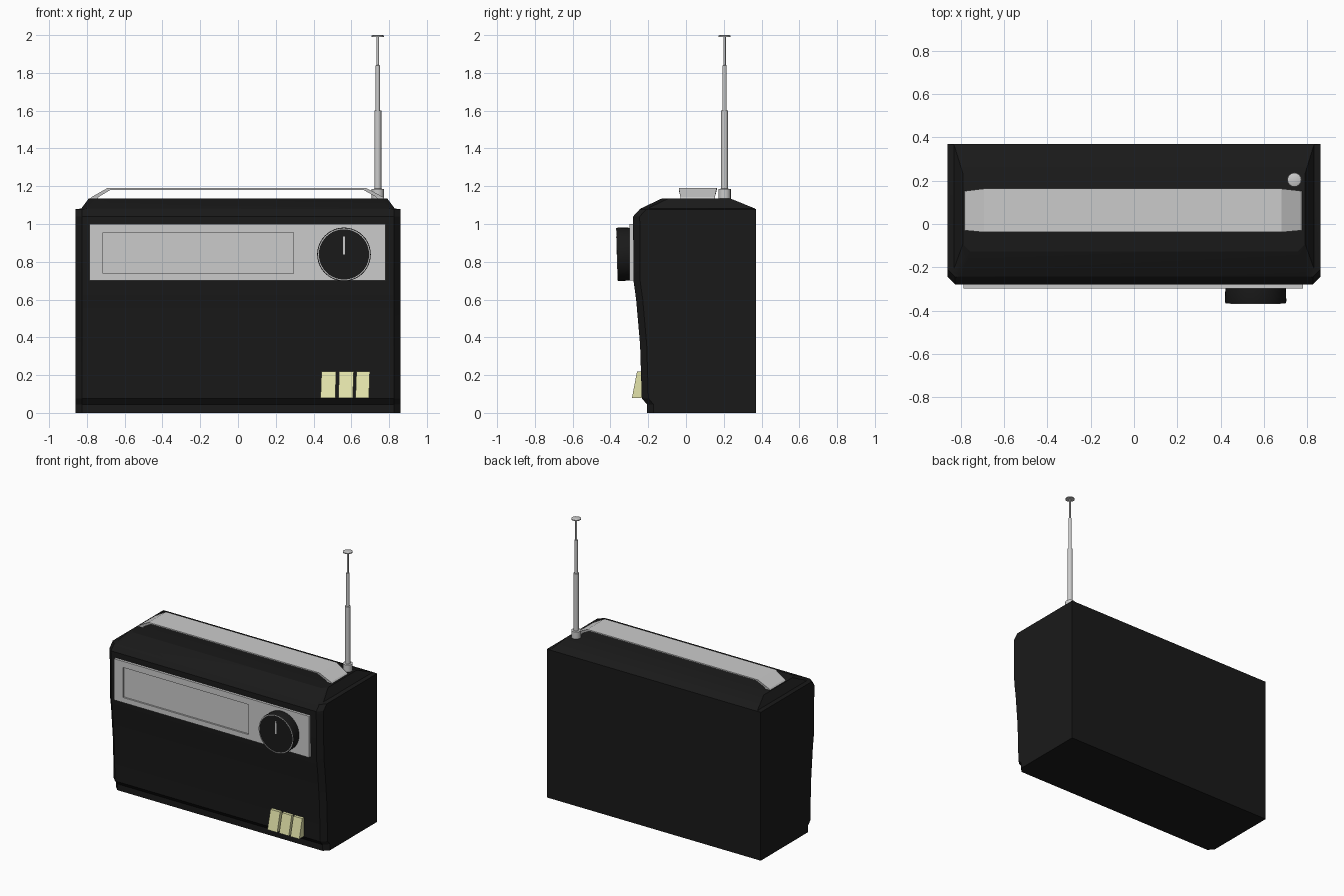
import bpy, bmesh, math
from mathutils import Matrix

if "Cube" in bpy.data.objects:
    bpy.data.objects.remove(bpy.data.objects["Cube"])


def material(name, rgb):
    m = bpy.data.materials.new(name)
    m.diffuse_color = (*rgb, 1)
    m.use_nodes = True
    m.node_tree.nodes["Principled BSDF"].inputs["Base Color"].default_value = m.diffuse_color
    return m


BLACK = material("black_plastic", (0.01, 0.01, 0.01))
IVORY = material("ivory_plastic", (0.8, 0.8, 0.42))
PALE = material("pale_mark", (0.9, 0.9, 0.9))


def finish(name, bm, mat=None, smooth=None):
    bmesh.ops.recalc_face_normals(bm, faces=bm.faces)
    mesh = bpy.data.meshes.new(name)
    bm.to_mesh(mesh)
    bm.free()
    ob = bpy.data.objects.new(name, mesh)
    bpy.context.collection.objects.link(ob)
    if mat:
        mesh.materials.append(mat)
    if smooth:
        bpy.ops.object.select_all(action='DESELECT')
        ob.select_set(True)
        bpy.context.view_layer.objects.active = ob
        bpy.ops.object.shade_smooth_by_angle(angle=math.radians(smooth))
    return ob


def loft(name, rings, mat=None, smooth=None, closed=False):
    """Skin a list of equal-length point rings, capping the ends."""
    bm = bmesh.new()
    vs = [[bm.verts.new(p) for p in r] for r in rings]
    n = len(rings[0])
    for a, b in zip(vs, vs[1:]):
        for i in range(n):
            j = (i + 1) % n
            bm.faces.new((a[i], a[j], b[j], b[i]))
    bm.faces.new(vs[0])
    bm.faces.new(vs[-1])
    return finish(name, bm, mat, smooth)


def box(name, x, y, z, mat=None):
    rings = [[(x[0], y[0], h), (x[1], y[0], h), (x[1], y[1], h), (x[0], y[1], h)] for h in z]
    return loft(name, rings, mat)


def turned(name, profile, sides, mat=None):
    """Lathe of (radius, height) points around local z."""
    rings = [[(r * math.cos(2 * math.pi * i / sides), r * math.sin(2 * math.pi * i / sides), h)
              for i in range(sides)] for r, h in profile]
    return loft(name, rings, mat, 30)


# Case: horizontal sections (z, half width, front y, back y) with chamfered front corners
sections = [(0, .86, -.207, .37), (.045, .86, -.207, .37), (.077, .86, -.234, .37),
            (.36, .86, -.243, .37), (.6, .86, -.264, .37), (.7, .86, -.278, .37),
            (1.04, .86, -.28, .37), (1.078, .86, -.245, .37), (1.082, .83, -.24, .365),
            (1.135, .79, -.128, .235)]
loft("case", [[(-w, b, z), (-w, f + .035, z), (-w + .035, f, z),
               (w - .035, f, z), (w, f + .035, z), (w, b, z)]
              for z, w, f, b in sections], BLACK, 25)

# Tuning panel with a shallow dial window
panel = box("tuning_panel", (-.787, .78), (-.298, -.265), (.7, 1.0))
cutter = box("window_cutter", (-.715, .295), (-.4, -.286), (.737, .955))
cutter.hide_render = True
cutter.hide_viewport = True
cutter.display_type = 'WIRE'
cut = panel.modifiers.new("window", 'BOOLEAN')
cut.operation = 'DIFFERENCE'
cut.object = cutter
cut.solver = 'EXACT'

# Tuning knob with rim ring and pointer, slightly tilted
place = Matrix.Translation((.561, -.29, .841)) @ Matrix.Rotation(math.radians(91.5), 4, 'X')
knob = turned("tuning_knob", [(.139, 0), (.142, .066), (.139, .074)], 40, BLACK)
ring_bm = bmesh.new()
loops = [[ring_bm.verts.new((r * math.cos(math.pi * i / 20), r * math.sin(math.pi * i / 20), h))
          for i in range(40)] for r, h in ((.139, .072), (.139, .076), (.133, .076), (.133, .072))]
for k in range(4):
    a, b = loops[k], loops[(k + 1) % 4]
    for i in range(40):
        j = (i + 1) % 40
        ring_bm.faces.new((a[i], a[j], b[j], b[i]))
ring = finish("knob_ring", ring_bm, PALE, 30)
pointer = box("knob_pointer", (-.005, .005), (0, .094), (.072, .077), PALE)
for ob in (knob, ring, pointer):
    ob.matrix_world = place

# Push buttons: wedges leaning out at the bottom
for i, (x0, x1) in enumerate(((.437, .52), (.531, .613), (.622, .698))):
    side = [(-.286, .08), (-.259, .22), (-.2, .22), (-.2, .08)]
    loft(f"push_button_{i + 1}", [[(x + (.005 if z > .1 else 0), y, z) for y, z in side]
                                  for x in (x0, x1 - .005)], IVORY)

# Carrying handle: thin strip bent down at both ends
half = [(.787, .745, 1.128), (.775, .738, 1.14), (.69, .672, 1.19)]
outer = [(-half[0][0], 1.13), (-.775, 1.143), (-.692, 1.19), (.68, 1.19), (.768, 1.143), (.78, 1.13)]
inner = [(-.745, 1.13), (-.738, 1.143), (-.675, 1.181), (.663, 1.181), (.731, 1.143), (.738, 1.13)]
widths = [(-.03, .153), (-.03, .153), (-.038, .163), (-.038, .163), (-.03, .153), (-.03, .153)]
loft("carrying_handle", [[(o[0], w[0], o[1]), (o[0], w[1], o[1]), (n[0], w[1], n[1]), (n[0], w[0], n[1])]
                         for o, n, w in zip(outer, inner, widths)])

# Telescopic antenna
antenna = turned("antenna", [(.033, 1.09), (.033, 1.185), (.0185, 1.187), (.0185, 1.6), (.0115, 1.601),
                             (.0115, 1.84), (.0065, 1.841), (.0065, 1.99), (.032, 1.991),
                             (.032, 1.997), (.026, 2.0)], 16)
antenna.location = (.74, .204, 0)
